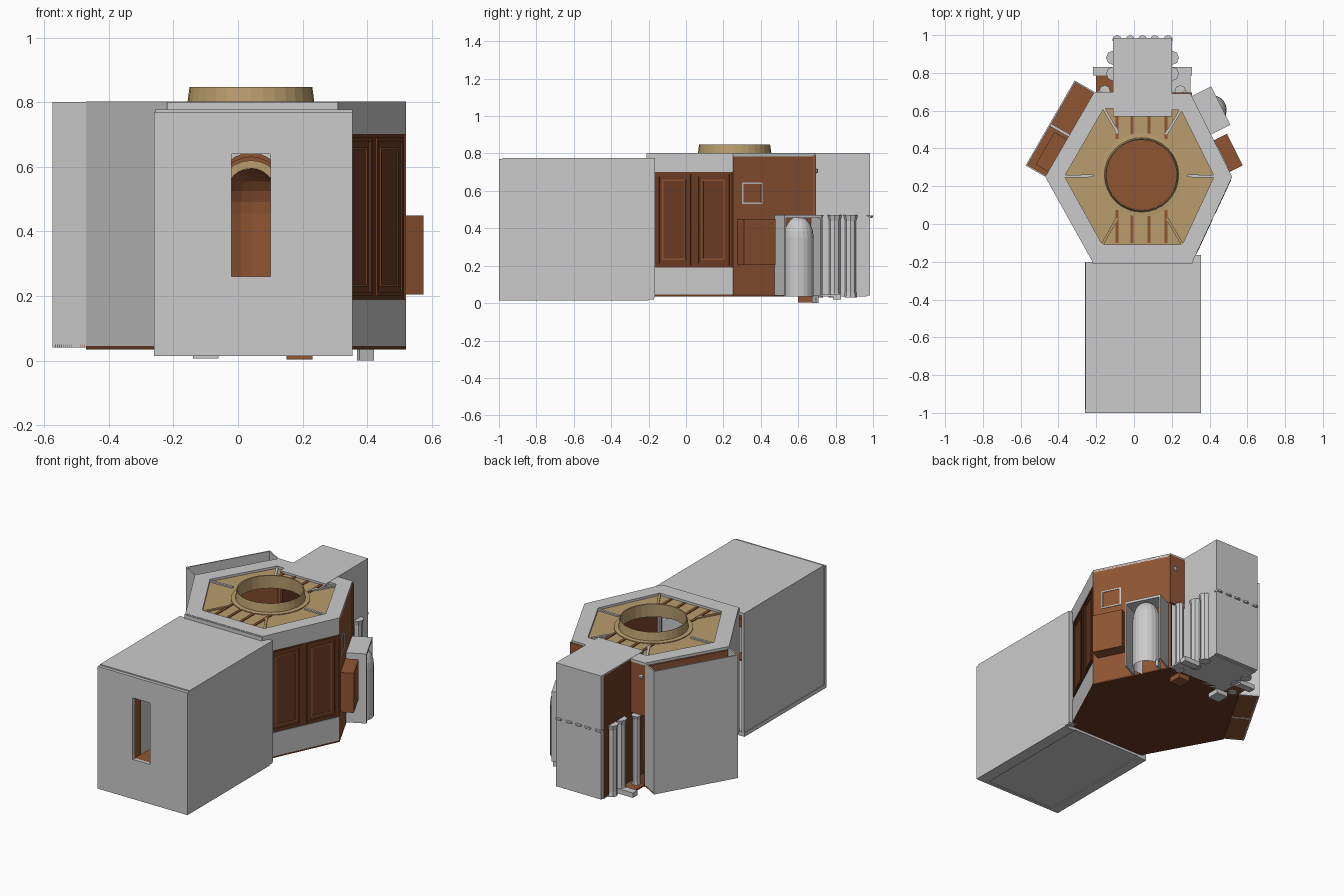
import bpy, bmesh
from math import sin, cos, pi, atan2
from mathutils import Vector

if "Cube" in bpy.data.objects:
    bpy.data.objects.remove(bpy.data.objects["Cube"])


def material(name, rgb):
    m = bpy.data.materials.new(name)
    m.diffuse_color = (*rgb, 1)
    m.use_nodes = True
    m.node_tree.nodes["Principled BSDF"].inputs["Base Color"].default_value = m.diffuse_color
    return m


BROWN = material("brown_wood", (0.28, 0.09, 0.033))
DARK = material("dark_wood", (0.15, 0.045, 0.018))
TAN = material("tan_ceiling", (0.49, 0.34, 0.155))


def finish(name, bm, mat=None):
    bmesh.ops.recalc_face_normals(bm, faces=bm.faces[:])
    me = bpy.data.meshes.new(name)
    bm.to_mesh(me)
    bm.free()
    ob = bpy.data.objects.new(name, me)
    bpy.context.collection.objects.link(ob)
    if mat:
        me.materials.append(mat)
    return ob


def prism(name, pts, z0, z1, mat=None):
    bm = bmesh.new()
    lo = [bm.verts.new((p[0], p[1], z0)) for p in pts]
    hi = [bm.verts.new((p[0], p[1], z1)) for p in pts]
    n = len(pts)
    bm.faces.new(lo)
    bm.faces.new(hi)
    for i in range(n):
        j = (i + 1) % n
        bm.faces.new((lo[i], lo[j], hi[j], hi[i]))
    return finish(name, bm, mat)


def box(name, x0, x1, y0, y1, z0, z1, mat=None):
    return prism(name, [(x0, y0), (x1, y0), (x1, y1), (x0, y1)], z0, z1, mat)


def on_wall(a, b, u, out):
    d = (b - a).normalized()
    return a.lerp(b, u) + out * Vector((d.y, -d.x))


def panel(name, a, b, u0, u1, z0, z1, o0, o1, mat=None):
    # box measured along a wall (u), up (z) and outwards (o)
    return prism(name, [on_wall(a, b, u0, o0), on_wall(a, b, u1, o0),
                        on_wall(a, b, u1, o1), on_wall(a, b, u0, o1)], z0, z1, mat)


def frame(name, a, b, u0, u1, z0, z1, w, o0, o1, mat=None):
    wu = w / (b - a).length
    panel(name + "_side", a, b, u0, u0 + wu, z0, z1, o0, o1, mat)
    panel(name + "_side", a, b, u1 - wu, u1, z0, z1, o0, o1, mat)
    panel(name + "_rail", a, b, u0, u1, z0, z0 + w, o0, o1, mat)
    panel(name + "_rail", a, b, u0, u1, z1 - w, z1, o0, o1, mat)


def lathe(name, cx, cy, profile, n=16, mat=None, sweep=2 * pi):
    bm = bmesh.new()
    full = sweep > 6
    cols = [[bm.verts.new((cx + r * cos(sweep * i / n), cy + r * sin(sweep * i / n), z))
             for r, z in profile] for i in range(n if full else n + 1)]
    for i in range(n):
        p, q = cols[i], cols[(i + 1) % len(cols)]
        for k in range(len(profile) - 1):
            bm.faces.new((p[k], q[k], q[k + 1], p[k + 1]))
    bmesh.ops.remove_doubles(bm, verts=bm.verts[:], dist=1e-5)
    return finish(name, bm, mat)


# hexagonal room outline, counter-clockwise from the front right corner
HEX = [Vector(p) for p in ((0.31, -0.2), (0.52, 0.25), (0.3, 0.69),
                           (-0.21, 0.7), (-0.47, 0.25), (-0.22, -0.2))]
A, B, C, D, E, F = HEX
MID = Vector((0.04, 0.26))
prism("room_floor", HEX, 0.035, 0.045, DARK)
box("floor_top", -0.16, 0.24, 0.06, 0.46, 0.045, 0.05, BROWN)

# ceiling: grey cornice, tan sectors around the round opening, corner spokes
for i in range(6):
    p, q = HEX[i], HEX[(i + 1) % 6]
    ps, qs = MID.lerp(p, 0.8), MID.lerp(q, 0.8)
    prism("cornice", [p, q, qs, ps], 0.785, 0.802)
    a, b = (atan2(*(v - MID).yx) for v in (p, q))
    if b < a:
        b += 2 * pi
    arc = [(MID.x + 0.2 * cos(b + (a - b) * k / 8), MID.y + 0.2 * sin(b + (a - b) * k / 8))
           for k in range(9)]
    prism("ceiling_sector", [ps, qs] + arc, 0.775, 0.788, TAN)
    panel("ceiling_spoke", MID, p, 0.5, 0.97, 0.77, 0.796, -0.007, 0.007,
          TAN if i in (0, 5) else None)
for x in (-0.09, -0.01, 0.08, 0.17):
    box("ceiling_beam_front", x - 0.008, x + 0.008, -0.1, 0.075, 0.76, 0.793, BROWN)
    box("ceiling_beam_back", x - 0.008, x + 0.008, 0.45, 0.59, 0.76, 0.793, BROWN)
lathe("skylight_ring", MID.x, MID.y, [(0.188, 0.765), (0.185, 0.845), (0.19, 0.847),
      (0.197, 0.795), (0.222, 0.793), (0.222, 0.765), (0.188, 0.765)], 32, TAN)

# front right wall: wooden panels between a grey plinth and a grey frieze
panel("right_plinth", A, B, 0, 1, 0.04, 0.19, -0.015, 0)
panel("right_frieze", A, B, 0, 1, 0.70, 0.80, -0.015, 0)
panel("right_panelling", A, B, 0, 1, 0.19, 0.70, -0.015, -0.004, DARK)
for u0, u1 in ((0.1, 0.5), (0.57, 0.96)):
    frame("right_panel_frame", A, B, u0, u1, 0.2, 0.69, 0.012, -0.004, 0.002, DARK)
    frame("right_panel_moulding", A, B, u0 + 0.06, u1 - 0.06, 0.23, 0.66, 0.008,
          -0.004, 0.0, BROWN)

# front left wall, grey outside and wooden inside
panel("left_wall", E, F, 0, 1, 0.04, 0.8, -0.008, 0)
panel("left_panelling", E, F, 0.03, 0.97, 0.19, 0.7, -0.016, -0.008, BROWN)

# back right wall with cupboard, square outline and domed niche
panel("back_right_wall", B, C, 0, 1, 0.04, 0.8, -0.015, 0, BROWN)
frame("square_outline", B, C, 0.11, 0.36, 0.53, 0.645, 0.008, 0, 0.004)
panel("right_cupboard", B, C, 0.06, 0.44, 0.205, 0.45, 0, 0.076, BROWN)
for u in (0.51, 0.95):
    panel("niche_side", B, C, u, u + 0.02, 0.04, 0.47, 0, 0.115)
panel("niche_top", B, C, 0.51, 0.97, 0.455, 0.47, 0, 0.115)
c = on_wall(B, C, 0.74, 0.06)
lathe("niche_dome", c.x, c.y, [(0.08, 0.035), (0.08, 0.35)] +
      [(0.08 * cos(t * pi / 10), 0.35 + 0.115 * sin(t * pi / 10)) for t in range(1, 6)], 20)
panel("niche_foot", B, C, 0.9, 0.93, 0.0, 0.04, 0.06, 0.11)

# back left wall with a tall alcove behind it, open at the top
panel("back_left_wall", D, E, 0, 1, 0.04, 0.78, -0.015, 0, BROWN)
panel("alcove_outer_wall", D, E, 0, 1, 0.04, 0.8, 0.112, 0.12)
panel("alcove_end_back", D, E, 0, 0.015, 0.04, 0.8, 0, 0.12)
panel("alcove_end_front", D, E, 0.985, 1, 0.04, 0.8, 0, 0.12)
panel("alcove_partition", D, E, 0.5, 0.53, 0.04, 0.5, 0, 0.112)
panel("alcove_floor", D, E, 0, 1, 0.04, 0.05, 0, 0.112, BROWN)
panel("left_cupboard", D, E, 0.56, 0.94, 0.205, 0.45, 0, 0.076, BROWN)

# front wall of the room around the passage
box("passage_wall_left", -0.22, -0.04, -0.21, -0.19, 0.04, 0.8)
box("passage_wall_right", 0.12, 0.31, -0.21, -0.19, 0.04, 0.8)
box("passage_lintel", -0.04, 0.12, -0.21, -0.19, 0.65, 0.8)

# entrance hall: hollow grey block with a narrow opening
box("hall_front_left", -0.26, -0.02, -1, -0.98, 0.015, 0.77)
box("hall_front_right", 0.10, 0.355, -1, -0.98, 0.015, 0.77)
box("hall_front_below", -0.02, 0.10, -1, -0.98, 0.015, 0.26)
box("hall_front_above", -0.02, 0.10, -1, -0.98, 0.64, 0.77)
box("hall_left", -0.257, -0.24, -0.98, -0.2, 0.02, 0.775)
box("hall_right", 0.335, 0.355, -0.98, -0.17, 0.02, 0.775)
box("hall_roof", -0.257, 0.355, -0.98, -0.2, 0.76, 0.777)
box("hall_base", -0.2, 0.28, -0.98, -0.2, 0.02, 0.04)
for x0, x1 in ((-0.26, -0.2), (0.28, 0.355)):
    box("hall_base_edge", x0, x1, -0.98, -0.2, 0.015, 0.04)
box("hall_back", 0.3, 0.355, -0.2, -0.165, 0.03, 0.775)
for x in (-0.028, 0.10):
    box("opening_reveal", x, x + 0.008, -0.98, -0.92, 0.26, 0.64, BROWN)
box("opening_sill", -0.02, 0.10, -0.98, -0.6, 0.25, 0.26, BROWN)
box("opening_head", -0.02, 0.10, -0.98, -0.6, 0.64, 0.65, TAN)

# rounded arches along the hall
for k, y in enumerate((-0.75, -0.5, -0.22)):
    bm = bmesh.new()
    rows = []
    for t in range(13):
        s, h = cos(pi * t / 12), sin(pi * t / 12)
        rows.append([bm.verts.new((0.04 + r * s, yy, 0.52 + 0.012 * k + r * h))
                     for r, yy in ((0.075, y), (0.1, y), (0.1, y + 0.03), (0.075, y + 0.03))])
    for p, q in zip(rows, rows[1:]):
        for j in range(4):
            bm.faces.new((p[j], p[(j + 1) % 4], q[(j + 1) % 4], q[j]))
    finish("hall_arch", bm, TAN if k == 0 else BROWN)

# rear chapel: tall box with a round apse inside
box("chapel_back", -0.11, 0.2, 0.965, 0.985, 0.04, 0.8)
box("chapel_right", 0.185, 0.2, 0.57, 0.965, 0.04, 0.8)
box("chapel_left", -0.11, -0.095, 0.57, 0.965, 0.04, 0.797, DARK)
box("chapel_roof", -0.11, 0.2, 0.57, 0.985, 0.79, 0.803)
box("chapel_base", -0.11, 0.2, 0.67, 0.965, 0.035, 0.045)
lathe("apse", 0.045, 0.81, [(0.14, 0.045), (0.14, 0.455)] +
      [(0.14 * cos(t * pi / 12), 0.455 + 0.14 * sin(t * pi / 12)) for t in range(1, 7)],
      12, BROWN, pi)
box("apse_floor_step", -0.09, 0.18, 0.66, 0.8, 0.045, 0.06, BROWN)

# side ledges, posts and half columns around the chapel
box("ledge_left", -0.2, -0.11, 0.68, 0.79, 0.035, 0.045, BROWN)
box("ledge_right", 0.2, 0.3, 0.68, 0.79, 0.035, 0.045)
for s in (-1, 1):
    cx = 0.045 + s * 0.155
    lo, hi = sorted((cx, cx + s * 0.108))
    box("ledge_edge", lo, hi, 0.785, 0.83, 0.02, 0.05)
    box("back_wall_strip", lo, hi, 0.68, 0.695, 0.47, 0.79, BROWN)
    lathe("door_column", cx + s * 0.045, 0.705, [(0, 0.03), (0.028, 0.03), (0.024, 0.06),
          (0.024, 0.45), (0.03, 0.47), (0, 0.47)], 8)
    lathe("hinge_knob", cx + s * 0.07, 0.69, [(0, 0.69), (0.016, 0.70), (0.016, 0.715),
          (0, 0.725)], 8)
    for y in (0.795, 0.88):
        lathe("side_column", cx, y, [(0, 0.03), (0.034, 0.03), (0.03, 0.06), (0.03, 0.44),
              (0.038, 0.47), (0, 0.47)], 8)
for x in (-0.09, -0.02, 0.045, 0.11, 0.18):
    lathe("rear_capital", x, 0.975, [(0, 0.455), (0.025, 0.457), (0.025, 0.467), (0, 0.469)], 8)

# small feet under the floor
box("foot_left", -0.14, -0.06, 0.6, 0.68, 0.007, 0.04)
box("foot_right", 0.15, 0.23, 0.6, 0.68, 0.003, 0.04, BROWN)
